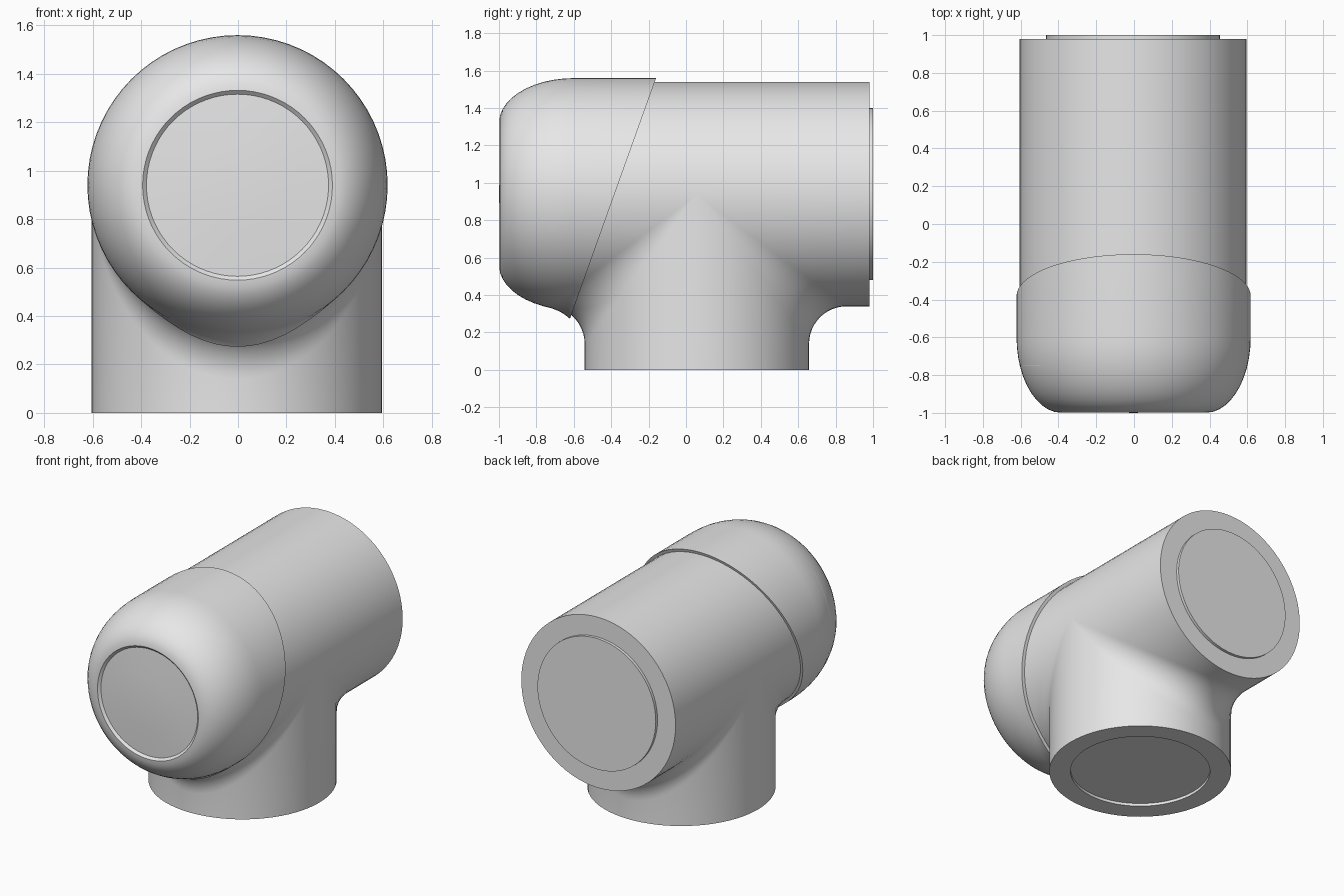
import bpy, bmesh, math
from mathutils import Vector

if "Cube" in bpy.data.objects:
    bpy.data.objects.remove(bpy.data.objects["Cube"])

CY, CZ = 0.058, 0.94      # branch axis y, main axis height
SEG, ARC = 36, 12         # columns per half turn, steps across the fillet

grey = bpy.data.materials.new("plain grey")
grey.use_nodes = True
grey.diffuse_color = (0.8, 0.8, 0.8, 1)
grey.node_tree.nodes["Principled BSDF"].inputs["Base Color"].default_value = (0.8, 0.8, 0.8, 1)


def skin(bm, columns):
    """Join neighbouring columns of points with quads."""
    cols = [[bm.verts.new(p) for p in c] for c in columns]
    for a, b in zip(cols, cols[1:]):
        for i in range(len(a) - 1):
            bm.faces.new((a[i], a[i + 1], b[i + 1], b[i]))


def lower_column(phi, side, R, r, ends, radius_at):
    """Up the branch, around the rolling-ball fillet, out along the main pipe."""
    s, c = math.sin(phi), math.cos(phi)
    d = (R + r) * c
    centre = Vector(((R + r) * s, CY + side * d, CZ - d))
    to_branch = Vector((-s, -side * c, 0))
    to_main = Vector((-s, 0, c))
    pts = [Vector((R * s, CY + side * R * c, 0))]
    whole = to_branch.angle(to_main, 0)
    for i in range(ARC + 1):
        t = i / ARC
        if whole < 1e-4:
            n = to_main
        else:
            n = (to_branch * math.sin((1 - t) * whole) + to_main * math.sin(t * whole)) / math.sin(whole)
        p = centre + n * r
        k = radius_at(p.y) / R
        pts.append(Vector((p.x * k, p.y, CZ + (p.z - CZ) * k)))
    contact = CY + side * d
    for rad, y in ends:
        if side * (y - contact) < 0:
            rad, y = radius_at(contact), contact
        pts.append(Vector((rad * s, y, CZ - rad * c)))
    return pts


def tee(bm, R, r, front, back, radius_at):
    """Main pipe along y blended into a vertical branch."""
    angles = [math.pi * (i / SEG - 0.5) for i in range(SEG + 1)]
    for side, ends in ((-1, front), (1, back)):
        skin(bm, [lower_column(a, side, R, r, ends, radius_at) for a in angles])
        skin(bm, [[Vector((q * math.sin(a), y, CZ + q * math.cos(a)))
                   for q, y in [(R, CY)] + ends] for a in angles])


def cap(bm, R, rim, step, place):
    """Flat annulus, a short step, then a disc."""
    turn = [math.tau * i / (2 * SEG) for i in range(2 * SEG + 1)]
    skin(bm, [[place(q * math.sin(a), q * math.cos(a), h)
               for q, h in ((R, 0), (rim, 0), (rim, step), (0, step))] for a in turn])


def finish(bm, name, x):
    bmesh.ops.remove_doubles(bm, verts=bm.verts, dist=1e-4)
    bmesh.ops.recalc_face_normals(bm, faces=bm.faces)
    mesh = bpy.data.meshes.new(name)
    bm.to_mesh(mesh)
    bm.free()
    mesh.materials.append(grey)
    ob = bpy.data.objects.new(name, mesh)
    ob.location.x = x
    bpy.context.collection.objects.link(ob)
    bpy.ops.object.select_all(action='DESELECT')
    ob.select_set(True)
    bpy.context.view_layer.objects.active = ob
    bpy.ops.object.shade_smooth_by_angle(angle=math.radians(30))


# Pipe body: raised plug at the back, shallow recess underneath
R = 0.60
bm = bmesh.new()
tee(bm, R, 0.20, [(R, -0.75)], [(R, 0.98)], lambda y: R)
cap(bm, R, 0.46, 0.02, lambda u, v, h: Vector((u, 0.98 + h, CZ + v)))
cap(bm, R, 0.46, 0.02, lambda u, v, h: Vector((u, CY + v, h)))
finish(bm, "pipe_body", -0.005)


# Front cover: a slightly larger shell with a rounded nose, cut on a slant
RC = 0.62


def nose(y):
    u = min(max((-0.6 - y) / 0.4, 0), 1)
    return RC - 0.24 * (1 - math.sqrt(1 - u * u))


dome = [-0.6 - 0.4 * math.sin(math.radians(a)) for a in range(0, 81, 8)]
profile = [(nose(y), y) for y in dome]
profile += [(0.392, -0.998), (0.376, -0.983), (0.19, -0.994), (0, -1.0)]
bm = bmesh.new()
tee(bm, RC, 0.18, profile, [(RC, 0.9)], nose)
bmesh.ops.remove_doubles(bm, verts=bm.verts, dist=1e-4)
bmesh.ops.bisect_plane(bm, geom=bm.verts[:] + bm.edges[:] + bm.faces[:], dist=1e-5,
                       plane_co=(0, -0.16, 1.56), plane_no=(0, 1.285, -0.46),
                       clear_outer=True)
bmesh.ops.holes_fill(bm, edges=[e for e in bm.edges if e.is_boundary], sides=0)
finish(bm, "front_cover", -0.002)
